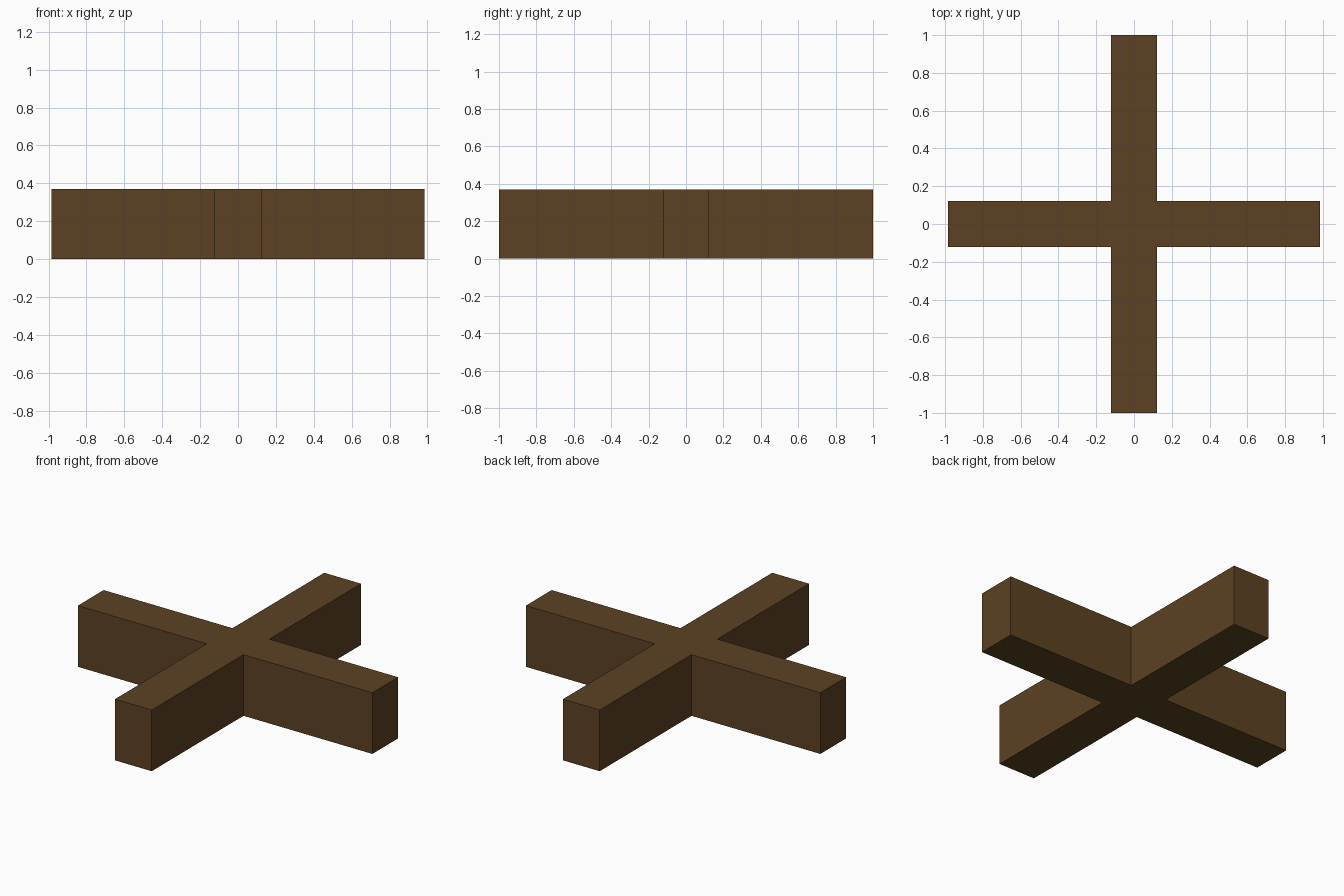
import bpy
import bmesh

cube = bpy.data.objects.get("Cube")
if cube:
    bpy.data.objects.remove(cube, do_unlink=True)

HALF_X, HALF_Y = 0.985, 1.0   # arm reach
HALF_W = 0.123                # half the beam width
HEIGHT = 0.37

# Dark brown wood
wood = bpy.data.materials.new("dark_brown_wood")
wood.use_nodes = True
colour = (0.107, 0.054, 0.017, 1.0)
wood.diffuse_color = colour
wood.node_tree.nodes["Principled BSDF"].inputs["Base Color"].default_value = colour

# Cross outline: one corner's three points, repeated around the four quadrants
outline = []
for sx, sy in ((1, 1), (-1, 1), (-1, -1), (1, -1)):
    corner = [(HALF_X, HALF_W), (HALF_W, HALF_W), (HALF_W, HALF_Y)]
    if sx * sy < 0:
        corner.reverse()
    outline += [(sx * x, sy * y, 0) for x, y in corner]

# Crossed beams: extrude the outline to full height
bm = bmesh.new()
base = bm.faces.new([bm.verts.new(p) for p in outline])
top = bmesh.ops.extrude_face_region(bm, geom=[base], use_keep_orig=True)["geom"]
bmesh.ops.translate(bm, vec=(0, 0, HEIGHT),
                    verts=[v for v in top if isinstance(v, bmesh.types.BMVert)])
bmesh.ops.recalc_face_normals(bm, faces=bm.faces)

mesh = bpy.data.meshes.new("crossed_beams")
bm.to_mesh(mesh)
bm.free()
mesh.materials.append(wood)
bpy.context.collection.objects.link(bpy.data.objects.new("crossed_beams", mesh))
